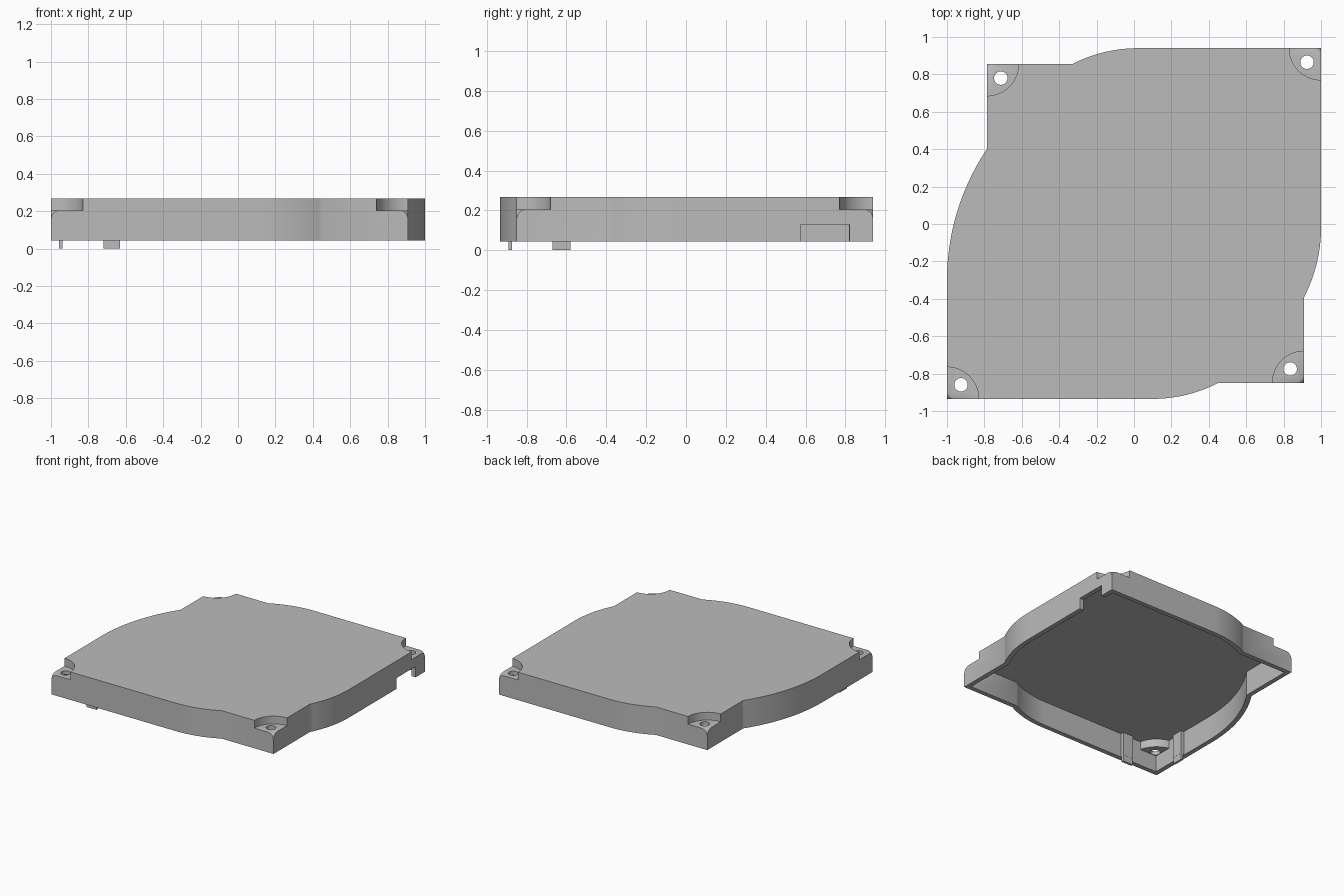
import bpy, bmesh, math
from mathutils import Vector

if "Cube" in bpy.data.objects:
    bpy.data.objects.remove(bpy.data.objects["Cube"])

TOP, RIM, LEDGE, CEILING = 0.267, 0.043, 0.205, 0.24
WALL = 0.037

grey = bpy.data.materials.new("plain grey")
grey.use_nodes = True
colour = (0.5, 0.5, 0.5, 1)
grey.diffuse_color = colour
grey.node_tree.nodes["Principled BSDF"].inputs["Base Color"].default_value = colour


def finish(name, bm):
    bmesh.ops.recalc_face_normals(bm, faces=bm.faces)
    mesh = bpy.data.meshes.new(name)
    bm.to_mesh(mesh)
    bm.free()
    mesh.materials.append(grey)
    ob = bpy.data.objects.new(name, mesh)
    bpy.context.collection.objects.link(ob)
    return ob


def prism(name, points, z0, z1):
    bm = bmesh.new()
    face = bm.faces.new([bm.verts.new((p[0], p[1], z0)) for p in points])
    up = bmesh.ops.extrude_face_region(bm, geom=[face])["geom"]
    verts = [v for v in up if isinstance(v, bmesh.types.BMVert)]
    bmesh.ops.translate(bm, verts=verts, vec=(0, 0, z1 - z0))
    return finish(name, bm)


def box(name, x0, x1, y0, y1, z0, z1):
    return prism(name, [(x0, y0), (x1, y0), (x1, y1), (x0, y1)], z0, z1)


def disc(name, x, y, r, z0, z1, n=64):
    ring = [(x + r * math.cos(math.tau * i / n), y + r * math.sin(math.tau * i / n))
            for i in range(n)]
    return prism(name, ring, z0, z1)


def lathe(name, x, y, profile):
    bm = bmesh.new()
    vs = [bm.verts.new((x + r, y, z)) for r, z in profile]
    edges = [bm.edges.new(pair) for pair in zip(vs, vs[1:])]
    bmesh.ops.spin(bm, geom=vs + edges, cent=(x, y, 0), axis=(0, 0, 1),
                   angle=math.tau, steps=64)
    bmesh.ops.remove_doubles(bm, verts=bm.verts, dist=1e-5)
    return finish(name, bm)


def combine(target, tool, operation="DIFFERENCE"):
    mod = target.modifiers.new("cut", "BOOLEAN")
    mod.operation, mod.solver, mod.object = operation, "EXACT", tool
    bpy.context.view_layer.objects.active = target
    bpy.ops.object.modifier_apply(modifier=mod.name)
    bpy.data.objects.remove(tool)


def arc(tangent, end, along_x, n=14):
    """Circular arc leaving a straight wall at tangent and reaching end."""
    a, b = (0, 1) if along_x else (1, 0)
    run, rise = end[a] - tangent[a], end[b] - tangent[b]
    radius = (run * run + rise * rise) / (2 * abs(rise))
    sweep = math.asin(abs(run) / radius)
    pts = []
    for i in range(n + 1):
        t = sweep * i / n
        p = [0, 0]
        p[a] = tangent[a] + math.copysign(radius * math.sin(t), run)
        p[b] = tangent[b] + math.copysign(radius * (1 - math.cos(t)), rise)
        pts.append(tuple(p))
    return pts


def inset(points, d):
    """Mitred inward offset of a counter-clockwise outline."""
    out = []
    for i, p in enumerate(points):
        p = Vector(p)
        before = (p - Vector(points[i - 1])).normalized()
        after = (Vector(points[(i + 1) % len(points)]) - p).normalized()
        n1, n2 = Vector((-before.y, before.x)), Vector((-after.y, after.x))
        out.append(p + (n1 + n2) * d / (1 + n1.dot(n2)))
    return out


# Outline: four corners joined by bulging walls
corners = [(-1, -0.935), (0.91, -0.85), (1, 0.94), (-0.787, 0.855)]
outline = [corners[0]] + arc((0.1, -0.935), (0.45, -0.85), True)
outline += [corners[1]] + arc((1, -0.02), (0.91, -0.39), False)[::-1]
outline += [corners[2]] + arc((0.02, 0.94), (-0.33, 0.855), True)
outline += [corners[3]] + arc((-1, -0.3), (-0.787, 0.40), False)[::-1]

# Hollow cover, keeping thick material under each corner ledge
cover = prism("cover", outline, RIM, TOP)
cavity = prism("cavity", inset(outline, WALL), -0.1, CEILING)
for x, y in corners:
    combine(cavity, disc("ledge_support", x, y, 0.19, 0.175, 0.3))
combine(cover, cavity)

# Corner ledges with rounded tips and screw holes
for x, y in corners:
    sx, sy = math.copysign(1, x), math.copysign(1, y)
    hx, hy = x - sx * 0.075, y - sy * 0.075
    tip = box("tip", *sorted((hx, x + sx * 0.05)), *sorted((hy, y + sy * 0.05)), 0.15, 0.25)
    dome = lathe("dome", hx, hy, [(0, 0.1), (0.108, 0.1), (0.108, 0.14), (0.106, 0.16),
                                  (0.1, 0.185), (0.09, 0.2), (0.077, 0.207), (0, 0.207)])
    combine(tip, dome)
    combine(cover, tip)
    combine(cover, disc("recess", x, y, 0.17, LEDGE, 0.4))
    combine(cover, disc("screw_hole", hx, hy, 0.036, -0.1, 0.4, 32))

# Cable opening in the side wall
combine(cover, box("cable_opening", 0.93, 1.1, 0.575, 0.82, -0.1, 0.13))

# Two locating clips inside the walls, each a rib with a thin tab below the rim
clips = []
for name, a, b in (("front", -0.72, -0.63), ("side", -0.67, -0.58)):
    for part, d0, d1, z0, z1 in (("rib", 0.03, 0.063, 0.05, 0.245),
                                 ("tab", 0.044, 0.062, 0, 0.1)):
        if name == "front":
            span = (a, b, -0.935 + d0, -0.935 + d1)
        else:
            span = (-1 + d0, -1 + d1, a, b)
        clips.append(box(f"{name}_clip_{part}", *span, z0, z1))

# Smooth the curved walls, keep the edges sharp
bpy.ops.object.select_all(action="DESELECT")
cover.select_set(True)
bpy.context.view_layer.objects.active = cover
bpy.ops.object.shade_smooth_by_angle(angle=math.radians(30))
